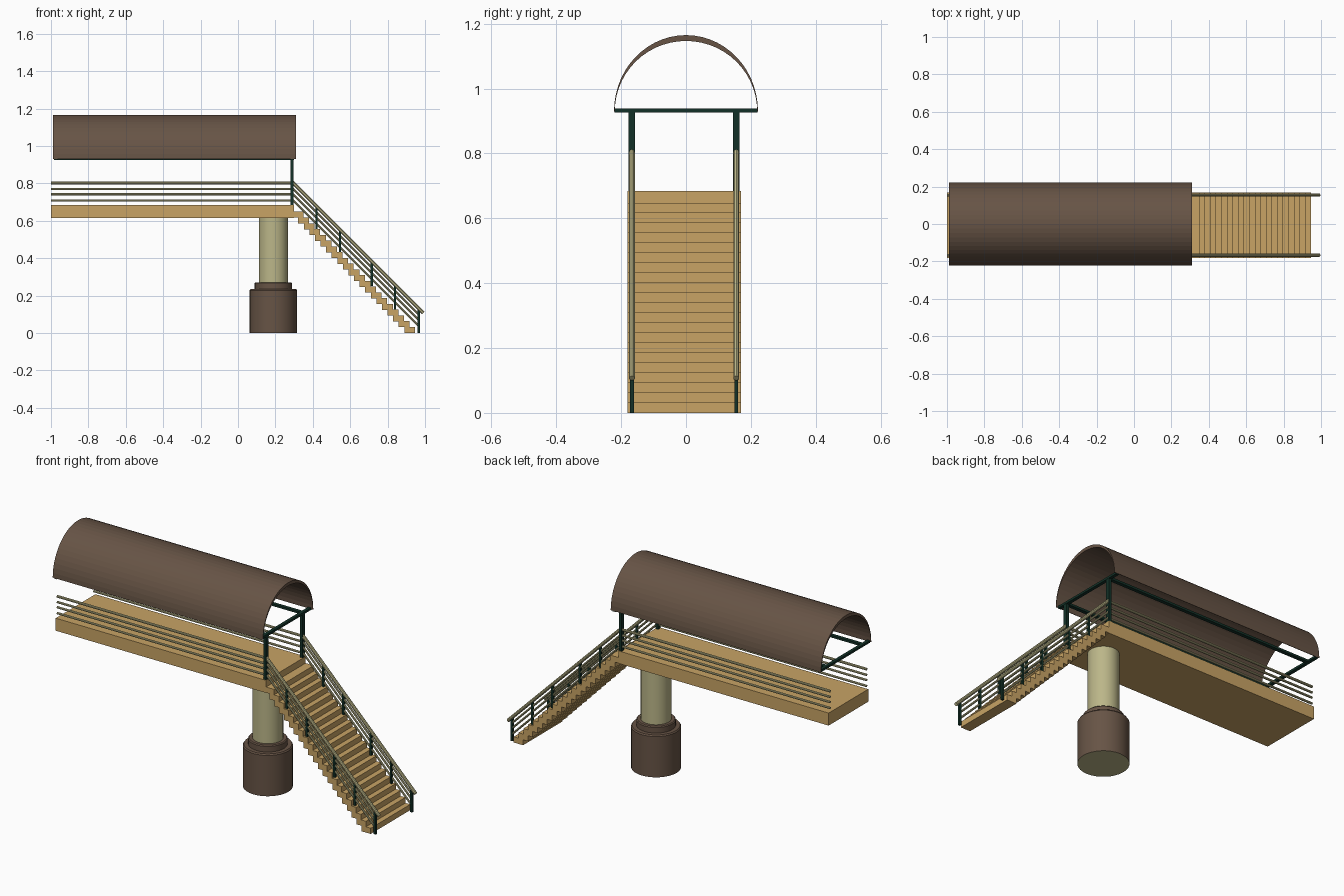
import bpy, bmesh, math
from mathutils import Vector

if "Cube" in bpy.data.objects:
    bpy.data.objects.remove(bpy.data.objects["Cube"])


def mat(name, r, g, b):
    m = bpy.data.materials.new(name)
    m.diffuse_color = (r, g, b, 1)
    m.use_nodes = True
    m.node_tree.nodes["Principled BSDF"].inputs["Base Color"].default_value = m.diffuse_color
    return m


WOOD = mat("tan wood", 0.58, 0.37, 0.13)
BROWN = mat("dark brown", 0.135, 0.088, 0.06)
KHAKI = mat("khaki", 0.50, 0.47, 0.25)
GREEN = mat("dark green", 0.006, 0.03, 0.02)
YC = -0.006                      # centre line of the deck
RAIL_Y = (YC - 0.161, YC + 0.161)


def finish(bm, name, *mats):
    me = bpy.data.meshes.new(name)
    bmesh.ops.recalc_face_normals(bm, faces=bm.faces)
    bm.to_mesh(me)
    bm.free()
    for m in mats:
        me.materials.append(m)
    ob = bpy.data.objects.new(name, me)
    bpy.context.collection.objects.link(ob)
    return ob


def add_box(bm, x0, x1, y0, y1, z0, z1):
    vs = bmesh.ops.create_cube(bm, size=1)["verts"]
    for v in vs:
        v.co = Vector((x1 if v.co.x > 0 else x0,
                       y1 if v.co.y > 0 else y0,
                       z1 if v.co.z > 0 else z0))


def add_rod(bm, a, b, r, sides=10):
    a, b = Vector(a), Vector(b)
    d = b - a
    vs = bmesh.ops.create_cone(bm, cap_ends=True, segments=sides,
                               radius1=r, radius2=r, depth=d.length)["verts"]
    q = d.to_track_quat('Z', 'Y')
    for v in vs:
        v.co = q @ v.co + (a + b) / 2


def lathe(name, profile, cx, cy, mats, sides=32):
    bm = bmesh.new()
    rings = [[bm.verts.new((cx + r * math.cos(2 * math.pi * i / sides),
                            cy + r * math.sin(2 * math.pi * i / sides), z))
              for i in range(sides)] for r, z in profile]
    for p, q in zip(rings, rings[1:]):
        for i in range(sides):
            j = (i + 1) % sides
            bm.faces.new((p[i], p[j], q[j], q[i]))
    bm.faces.new(rings[-1])
    bottom = bm.faces.new(rings[0])
    bottom.material_index = len(mats) - 1
    ob = finish(bm, name, *mats)
    for p in ob.data.polygons:
        p.use_smooth = abs(p.normal.z) < 0.2
    ob.data.set_sharp_from_angle(angle=math.radians(30))
    return ob


# deck
bm = bmesh.new()
add_box(bm, -1, 0.30, YC - 0.175, YC + 0.175, 0.615, 0.685)
finish(bm, "deck", WOOD)

# staircase of overlapping treads
bm = bmesh.new()
N = 21
for i in range(N):
    t = i / (N - 1)
    x = 0.292 + t * 0.597
    z = 0.648 - t * 0.616
    add_box(bm, x, x + 0.058, YC - 0.175, YC + 0.175, max(0, z - 0.032), z)
finish(bm, "stairs", WOOD)

# column and base (underside of the base is khaki)
lathe("column", [(0.078, 0.24), (0.078, 0.616)], 0.189, YC, [KHAKI])
lathe("column_base", [(0.127, 0), (0.127, 0.228), (0.122, 0.235), (0.1, 0.235),
                      (0.1, 0.266), (0.095, 0.271)], 0.189, YC, [BROWN, KHAKI])

# curved roof: crescent section, thin at the eaves
bm = bmesh.new()
SEG = 28
outer, inner = [], []
for i in range(SEG + 1):
    a = math.pi * i / SEG
    c, s = math.cos(a), math.sin(a)
    outer.append((0.222 * c, 0.93 + 0.235 * s))
    inner.append((0.2195 * c, 0.93 + 0.217 * s))
loop = outer + inner[::-1]
ends = [[bm.verts.new((x, y, z)) for y, z in loop] for x in (-0.99, 0.31)]
n = len(loop)
for i in range(n):
    j = (i + 1) % n
    bm.faces.new((ends[0][i], ends[0][j], ends[1][j], ends[1][i]))
for e in ends:
    for i in range(SEG):
        bm.faces.new((e[i], e[i + 1], e[n - 2 - i], e[n - 1 - i]))
finish(bm, "roof", BROWN)

# roof frame: two crossbars, two long beams, two posts
bm = bmesh.new()
for x in (-0.975, 0.29):
    add_box(bm, x - 0.009, x + 0.009, -0.22, 0.22, 0.926, 0.938)
for y in RAIL_Y:
    add_box(bm, -0.975, 0.29, y - 0.01, y + 0.01, 0.926, 0.938)
    add_box(bm, 0.282, 0.298, y - 0.01, y + 0.01, 0.68, 0.93)
finish(bm, "roof_frame", GREEN)

# railings along the deck and down the stairs
deck_bm, stair_bm, post_bm = bmesh.new(), bmesh.new(), bmesh.new()
for y in RAIL_Y:
    for z, r in ((0.802, 0.007), (0.770, 0.006), (0.741, 0.006), (0.708, 0.006)):
        add_rod(deck_bm, (-1, y, z), (0.29, y, z), r)
        top = z > 0.8
        x1 = 0.99 if top else 0.966
        add_rod(stair_bm, (0.29, y, z + 0.005), (x1, y, z + 0.295 - x1),
                0.0095 if top else 0.0055)
    for x in (0.42, 0.545, 0.715, 0.84, 0.966):
        add_box(post_bm, x - 0.006, x + 0.006, y - 0.006, y + 0.006,
                max(0, 0.966 - x), 1.09 - x)
finish(deck_bm, "deck_rails", KHAKI)
finish(stair_bm, "stair_rails", KHAKI)
finish(post_bm, "stair_rail_posts", GREEN)
